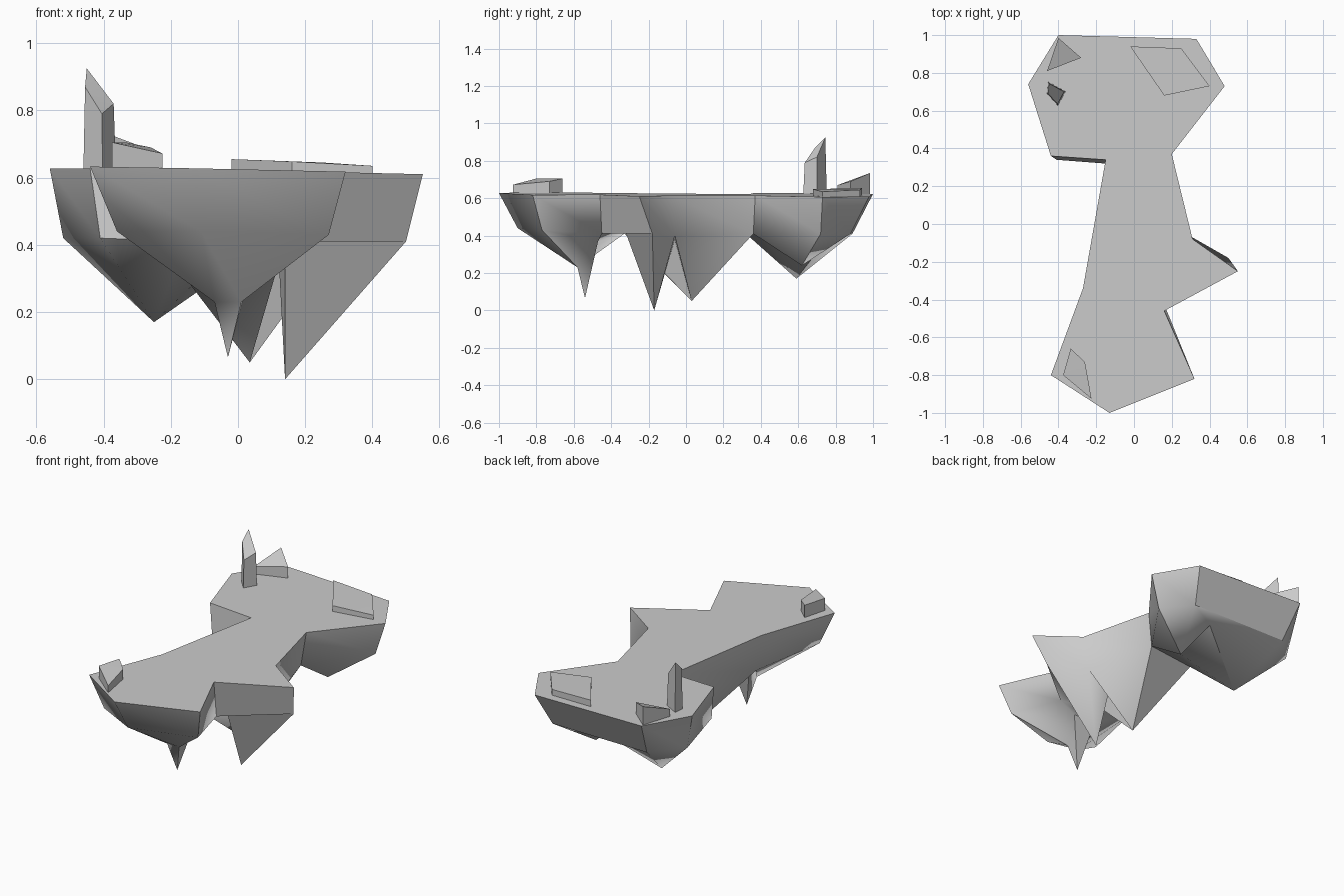
import bpy, bmesh, math

if "Cube" in bpy.data.objects:
    bpy.data.objects.remove(bpy.data.objects["Cube"])

stone = bpy.data.materials.new("pale grey stone")
stone.use_nodes = True
grey = (0.6, 0.6, 0.6, 1)
stone.diffuse_color = grey
stone.node_tree.nodes["Principled BSDF"].inputs["Base Color"].default_value = grey


def finish(name, bm, angle):
    """Turn a bmesh into a shaded object."""
    bmesh.ops.recalc_face_normals(bm, faces=bm.faces)
    mesh = bpy.data.meshes.new(name)
    bm.to_mesh(mesh)
    bm.free()
    mesh.materials.append(stone)
    obj = bpy.data.objects.new(name, mesh)
    bpy.context.collection.objects.link(obj)
    bpy.ops.object.select_all(action='DESELECT')
    obj.select_set(True)
    bpy.context.view_layer.objects.active = obj
    bpy.ops.object.shade_smooth_by_angle(angle=math.radians(angle))


def ground(x, y):
    """Gently tilted plateau height."""
    return 0.62 - 0.02 * x - 0.005 * y


def fan(bm, loop, tip):
    """Cone of triangles from a closed loop to a tip."""
    for a, b in zip(loop, loop[1:] + loop[:1]):
        bm.faces.new((a, b, tip))


# Plateau outline, and the lower rim under each of its corners
outline = [(-.13, -1), (.32, -.82), (.16, -.46), (.55, -.25), (.31, -.08),
           (.20, .37), (.48, .73), (.33, .98), (-.40, 1), (-.56, .74),
           (-.44, .36), (-.15, .34), (-.27, -.34), (-.44, -.80)]
rim = [(-.11, -.90, .44), (.27, -.77, .43), (.17, -.45, .41), (.50, -.18, .41),
       (.29, -.06, .40), (.17, .36, .41), (.42, .72, .41), (.28, .88, .41),
       (-.36, .89, .41), (-.52, .73, .42), (-.41, .34, .42), (-.15, .32, .41),
       (-.24, -.33, .41), (-.36, -.77, .44)]

bm = bmesh.new()
top = [bm.verts.new((x, y, ground(x, y))) for x, y in outline]
low = [bm.verts.new(p) for p in rim]
plateau = bm.faces.new(top)
for i in range(len(top)):
    j = (i + 1) % len(top)
    bm.faces.new((top[i], low[i], low[j], top[j]))


def ring(*ids):
    return [low[i] for i in ids]


# Front root: a broad funnel ending in a narrow spike
neck = [bm.verts.new(p) for p in ((-.07, -.58, .23), (.01, -.58, .23),
                                  (.05, -.47, .37), (-.10, -.47, .37))]
a, b, c, d = neck
l0, l1, l2, l12, l13 = ring(0, 1, 2, 12, 13)
for face in ((l0, l1, b, a), (l1, l2, c, b), (l2, l12, d, c), (l12, l13, a, d), (l13, l0, a)):
    bm.faces.new(face)
fan(bm, neck, bm.verts.new((-.03, -.54, .065)))

# Middle roots: a thin spike under the spur and a wide cone beside it
p = bm.verts.new((.14, -.32, .41))
q = bm.verts.new((.12, -.06, .38))
fan(bm, [p] + ring(3, 4) + [q], bm.verts.new((.14, -.17, 0)))
fan(bm, [p, q] + ring(4, 5, 11, 12), bm.verts.new((.035, .03, .05)))
bm.faces.new((low[2], low[3], p))
bm.faces.new((low[2], p, low[12]))

# Back roots: two cones with a valley between them
v = bm.verts.new((0, .40, .41))
w = bm.verts.new((.08, .77, .40))
fan(bm, [v] + ring(5, 6, 7) + [w], bm.verts.new((.17, .62, .24)))
fan(bm, [v, w] + ring(8, 9, 10, 11), bm.verts.new((-.25, .59, .17)))
bm.faces.new((low[7], low[8], w))
bm.faces.new((low[11], v, low[5]))
bmesh.ops.triangulate(bm, faces=[plateau])
finish("floating_island", bm, 48)


def rock(name, points, taper=1.0):
    """Upright stone with a slanted top, sunk a little into the plateau."""
    bm = bmesh.new()
    n = len(points)
    cx = sum(p[0] for p in points) / n
    cy = sum(p[1] for p in points) / n
    upper = [bm.verts.new(p) for p in points]
    lower = []
    for x, y, z in points:
        bx, by = cx + (x - cx) * taper, cy + (y - cy) * taper
        lower.append(bm.verts.new((bx, by, ground(bx, by) - 0.02)))
    bm.faces.new(upper)
    bm.faces.new(lower)
    for i in range(n):
        j = (i + 1) % n
        bm.faces.new((upper[i], lower[i], lower[j], upper[j]))
    bmesh.ops.triangulate(bm, faces=[f for f in bm.faces if len(f.verts) == n and f.normal.z >= 0][:1])
    finish(name, bm, 30)


# Stones standing on the plateau
rock("standing_pillar", [(-.45, .745, .925), (-.37, .70, .82), (-.405, .635, .79), (-.455, .69, .87)], 1.15)
rock("pointed_rock", [(-.40, .985, .735), (-.28, .88, .69), (-.46, .81, .67)])
rock("front_rock", [(-.335, -.66, .705), (-.26, -.73, .69), (-.225, -.925, .672), (-.375, -.80, .705)])
rock("flat_rock", [(-.02, .94, .655), (.25, .93, .645), (.40, .73, .635), (.16, .68, .648)])
